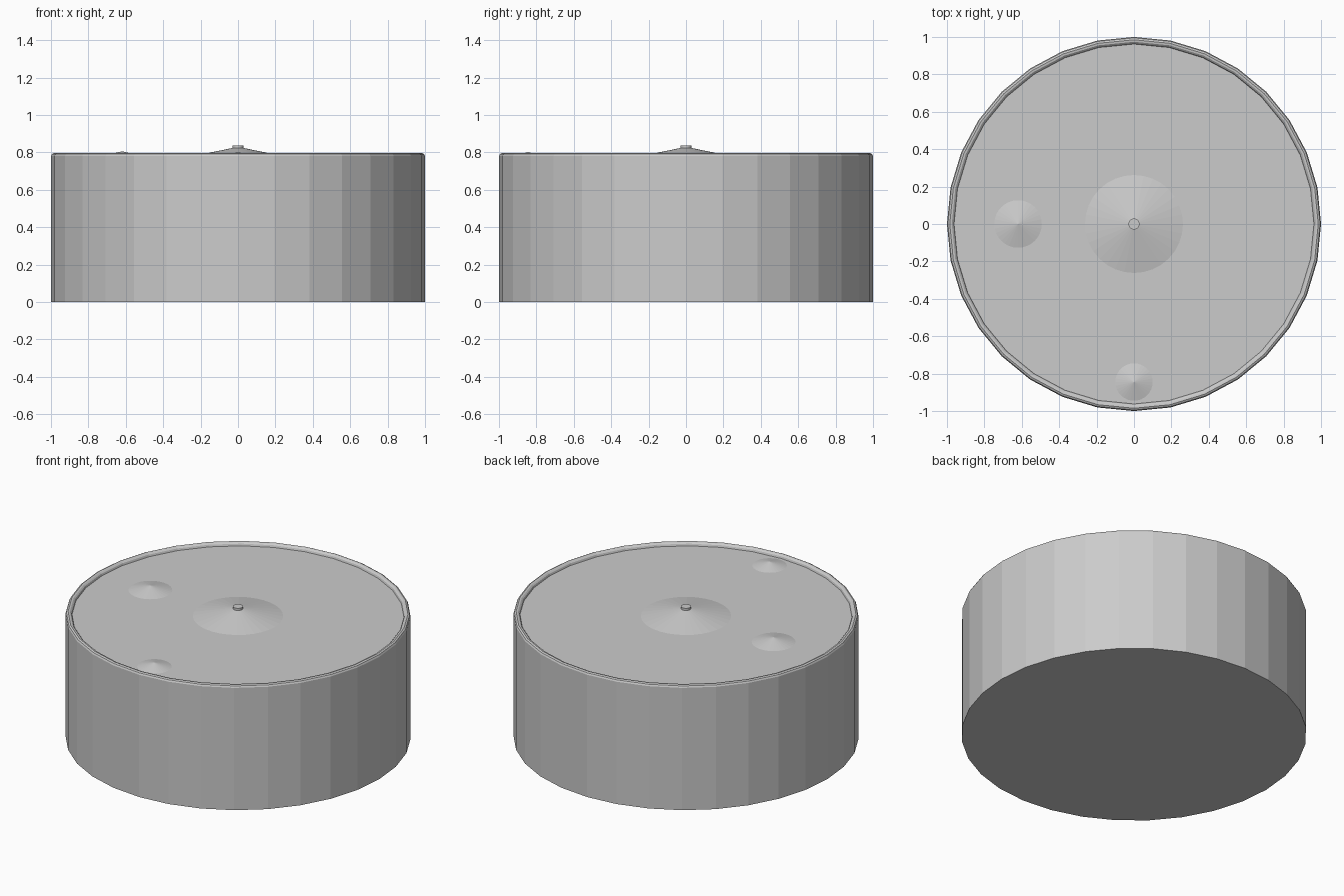
import bpy, bmesh, math

if "Cube" in bpy.data.objects:
    bpy.data.objects.remove(bpy.data.objects["Cube"])

SIDES = 32
FLOOR = 0.776


def lathe(name, profile, x=0, y=0):
    """Spin (radius, z) points about a vertical axis and cap both ends."""
    bm = bmesh.new()
    rings = []
    for r, z in profile:
        if r == 0:
            rings.append([bm.verts.new((x, y, z))])
            continue
        angles = [2 * math.pi * i / SIDES for i in range(SIDES)]
        rings.append([bm.verts.new((x + r * math.cos(a), y + r * math.sin(a), z)) for a in angles])
    for low, high in zip(rings, rings[1:]):
        for i in range(SIDES):
            j = (i + 1) % SIDES
            if len(high) == 1:
                bm.faces.new((low[i], low[j], high[0]))
            else:
                bm.faces.new((low[i], low[j], high[j], high[i]))
    bm.faces.new(rings[0][::-1])
    if len(rings[-1]) > 1:
        bm.faces.new(rings[-1])
    mesh = bpy.data.meshes.new(name)
    bm.to_mesh(mesh)
    bm.free()
    obj = bpy.data.objects.new(name, mesh)
    bpy.context.collection.objects.link(obj)
    return obj


# Drum with rounded rim and a shallow recessed top
lathe("drum_body", [(1, 0), (1, 0.782), (0.995, 0.792), (0.985, 0.797),
                    (0.974, 0.795), (0.966, 0.788), (0.962, FLOOR)])

# Low cones on the top, then the knob on the centre one
lathe("centre_cone", [(0.262, FLOOR), (0.03, 0.824), (0, 0.829)])
lathe("left_cone", [(0.127, FLOOR), (0, 0.806)], x=-0.62)
lathe("front_cone", [(0.1, FLOOR), (0, 0.802)], y=-0.845)
lathe("centre_knob", [(0.029, 0.815), (0.029, 0.838)])
